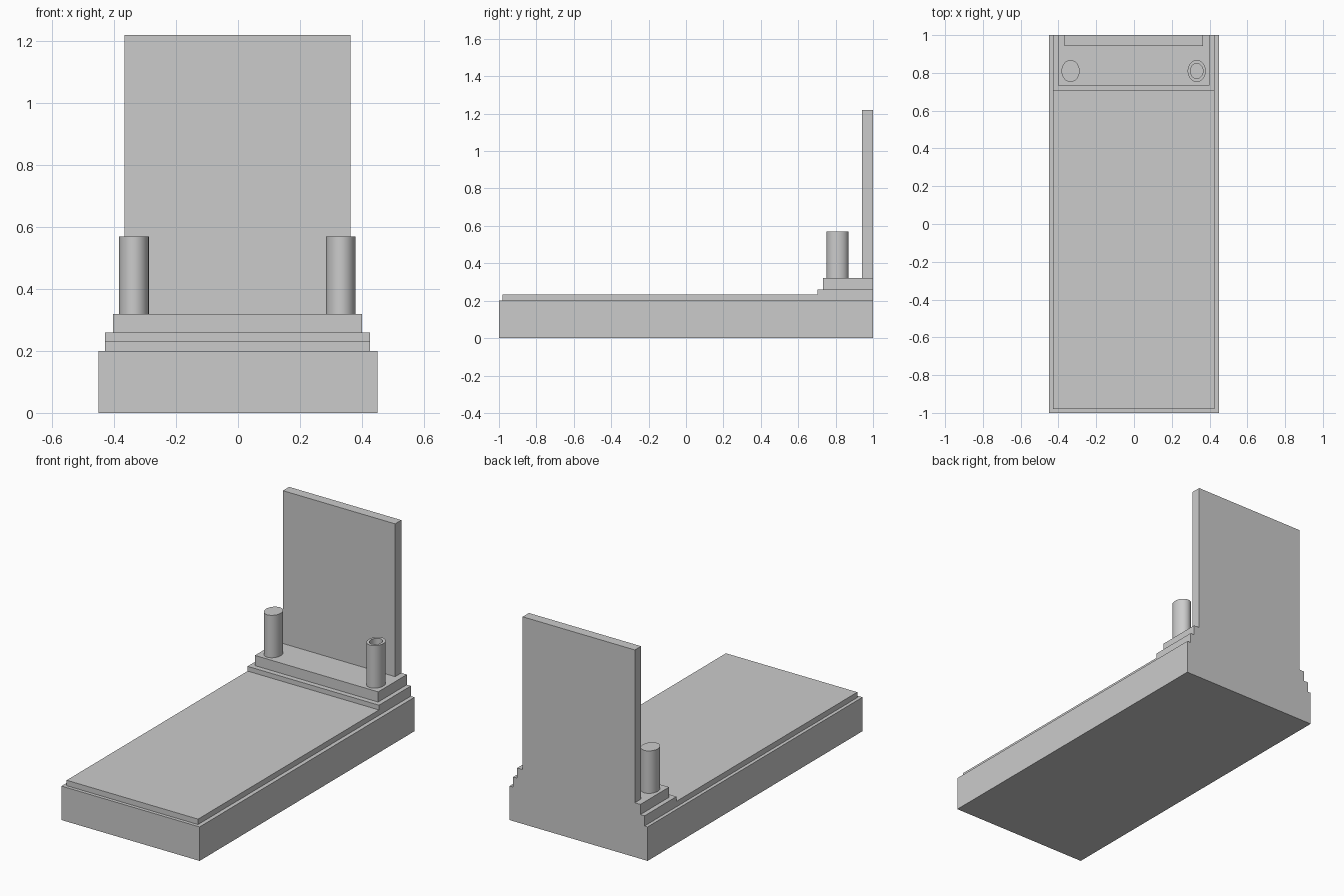
import bpy, bmesh, math

if "Cube" in bpy.data.objects:
    bpy.data.objects.remove(bpy.data.objects["Cube"])


def box(name, x0, x1, y0, y1, z0, z1):
    """Axis-aligned slab from its bounds."""
    bm = bmesh.new()
    bmesh.ops.create_cube(bm, size=1)
    for v in bm.verts:
        v.co = ((x0 + x1) / 2 + v.co.x * (x1 - x0),
                (y0 + y1) / 2 + v.co.y * (y1 - y0),
                (z0 + z1) / 2 + v.co.z * (z1 - z0))
    return finish(name, bm)


def finish(name, bm):
    bmesh.ops.recalc_face_normals(bm, faces=bm.faces[:])
    mesh = bpy.data.meshes.new(name)
    bm.to_mesh(mesh)
    bm.free()
    obj = bpy.data.objects.new(name, mesh)
    bpy.context.collection.objects.link(obj)
    return obj


def oval_lathe(name, x, y, profile, segments=48):
    """Stack oval rings (rx, ry, z), join them and cap both ends."""
    bm = bmesh.new()
    rings = []
    for rx, ry, z in profile:
        rings.append([bm.verts.new((x + rx * math.cos(a), y + ry * math.sin(a), z))
                      for a in (math.tau * i / segments for i in range(segments))])
    for low, high in zip(rings, rings[1:]):
        for i in range(segments):
            j = (i + 1) % segments
            bm.faces.new((low[i], low[j], high[j], high[i]))
    bm.faces.new(rings[0])
    bm.faces.new(rings[-1])
    obj = finish(name, bm)
    bpy.ops.object.select_all(action='DESELECT')
    obj.select_set(True)
    bpy.context.view_layer.objects.active = obj
    bpy.ops.object.shade_smooth_by_angle(angle=math.radians(30))
    return obj


# Grave base and cover slab
box("base", -0.45, 0.45, -1.0, 1.0, 0.0, 0.20)
box("cover_slab", -0.43, 0.426, -0.98, 0.703, 0.20, 0.232)

# Stepped plinth and upright headstone, flush at the back
box("lower_step", -0.43, 0.426, 0.703, 1.0, 0.20, 0.26)
box("upper_step", -0.403, 0.40, 0.733, 1.0, 0.26, 0.32)
box("headstone", -0.367, 0.364, 0.942, 1.0, 0.32, 1.22)

# Solid post on the left, hollow vase on the right
RX, RY, BOTTOM, TOP = 0.048, 0.058, 0.32, 0.57
oval_lathe("lantern_post", -0.336, 0.81, [(RX, RY, BOTTOM), (RX, RY, TOP)])
oval_lathe("flower_vase", 0.332, 0.81,
           [(RX, RY, BOTTOM), (RX, RY, TOP),
            (0.033, 0.04, TOP), (0.033, 0.04, 0.37)])
